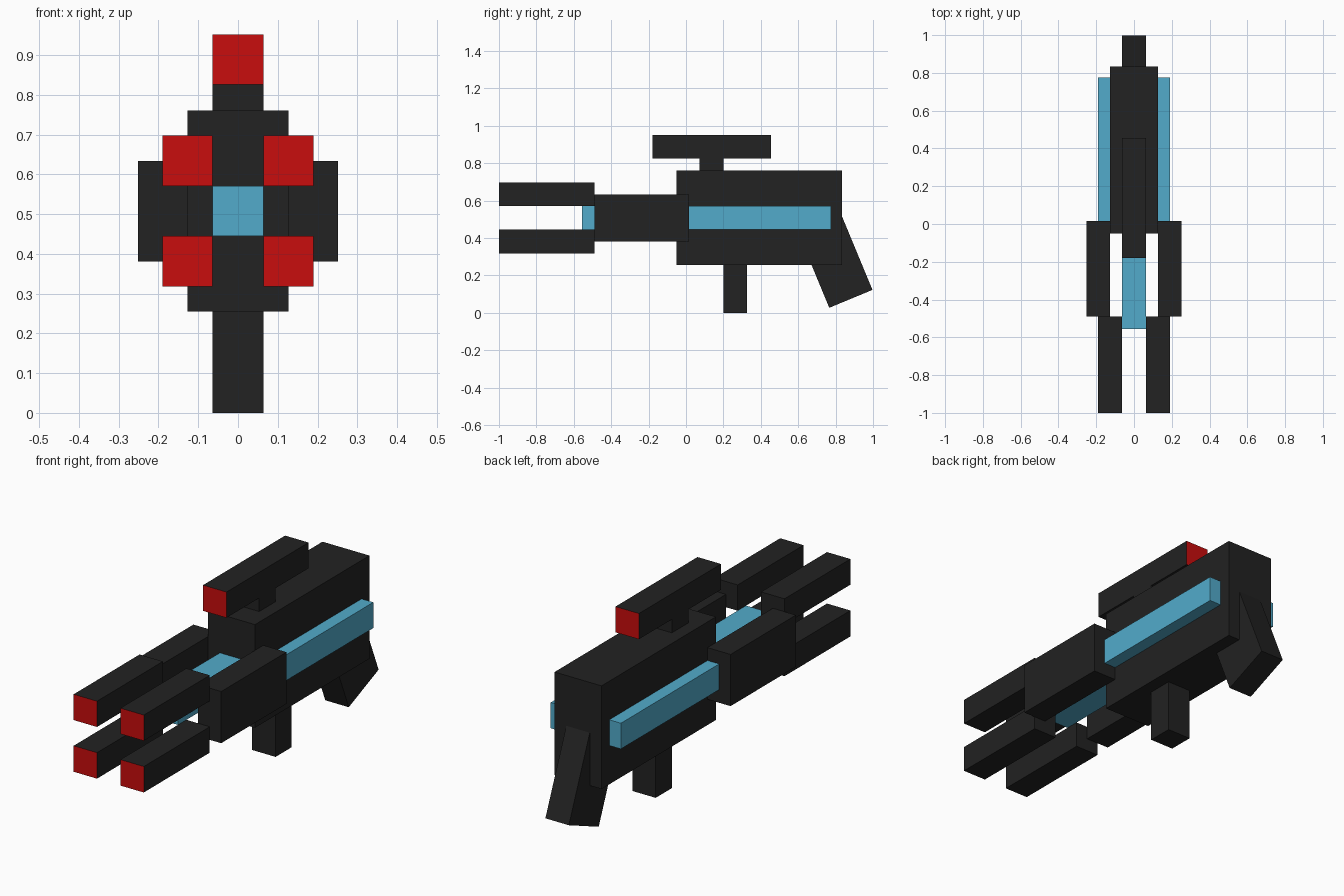
import bpy
import math
from mathutils import Matrix, Vector

if "Cube" in bpy.data.objects:
    bpy.data.objects.remove(bpy.data.objects["Cube"])


def material(name, rgb):
    m = bpy.data.materials.new(name)
    m.diffuse_color = (*rgb, 1.0)
    m.use_nodes = True
    m.node_tree.nodes["Principled BSDF"].inputs["Base Color"].default_value = m.diffuse_color
    return m


DARK = material("charcoal", (0.016, 0.016, 0.016))
RED = material("red", (0.58, 0.004, 0.004))
BLUE = material("light_blue", (0.084, 0.407, 0.597))


def box(name, x, y, z, mat=DARK, red_front=False, red_back=False):
    """Box from (min, max) ranges, with optional red end faces."""
    lo, hi = Vector((x[0], y[0], z[0])), Vector((x[1], y[1], z[1]))
    bpy.ops.mesh.primitive_cube_add(size=1)
    ob = bpy.context.object
    ob.name = name
    ob.data.transform(Matrix.Translation((lo + hi) / 2)
                      @ Matrix.Diagonal((*(hi - lo), 1.0)))
    ob.data.materials.append(mat)
    ob.data.materials.append(RED)
    mid = (lo.y + hi.y) / 2
    for p in ob.data.polygons:
        off = p.center.y - mid
        if (red_front and off < -0.01) or (red_back and off > 0.01):
            p.material_index = 1
    return ob


W = 0.0635  # half width of the narrow parts

# Main body and glowing core
box("body", (-0.127, 0.127), (-0.05, 0.835), (0.255, 0.76))
box("energy_core", (-W, W), (-0.555, -0.05), (0.445, 0.571), BLUE)

# Sight on its mount, red at both ends
box("sight_mount", (-W, W), (0.073, 0.2), (0.76, 0.826))
box("sight", (-W, W), (-0.18, 0.455), (0.826, 0.952), red_front=True, red_back=True)

# Front handle
box("front_handle", (-W, W), (0.2, 0.325), (0.0, 0.255))

# Slanted rear grip, built upright from its lower front corner then tilted
grip = box("rear_grip", (-W, W), (0.0, 0.25), (0.0, 0.5))
grip.data.transform(Matrix.Translation((0, 0.766, 0.027))
                    @ Matrix.Rotation(math.radians(22.5), 4, 'X'))

# Paired parts on both sides
for side, s in (("left", -1), ("right", 1)):
    def span(a, b):
        return tuple(sorted((s * a, s * b)))

    box(f"{side}_side_plate", span(0.127, 0.252), (-0.49, 0.015), (0.381, 0.634))
    box(f"{side}_side_strip", span(0.127, 0.19), (0.015, 0.775), (0.445, 0.571), BLUE)
    for level, z in (("upper", (0.571, 0.697)), ("lower", (0.318, 0.445))):
        box(f"{side}_{level}_barrel", span(W, 0.19), (-1.0, -0.49), z, red_front=True)
